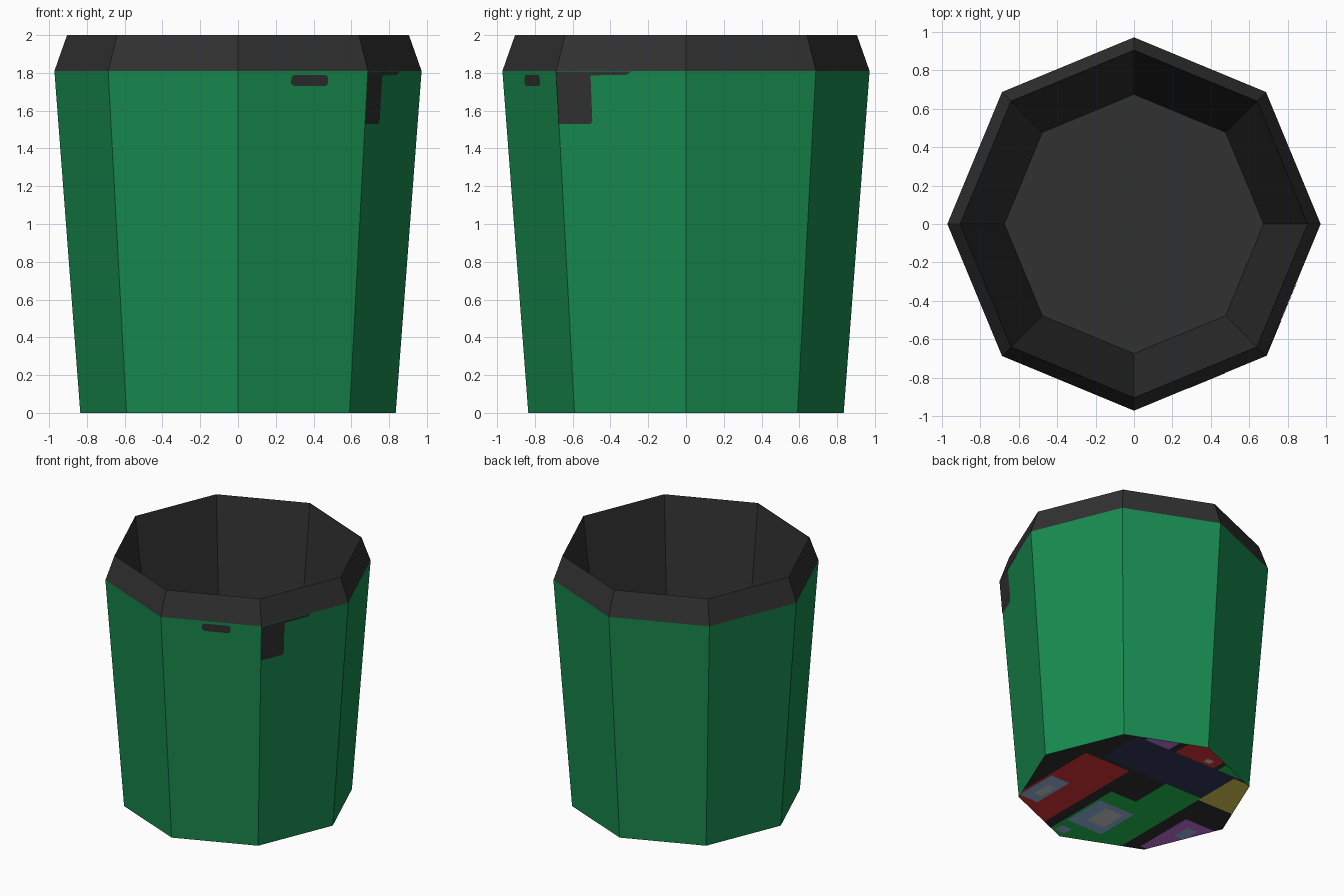
import bpy, bmesh, math
from mathutils import Vector

if "Cube" in bpy.data.objects:
    bpy.data.objects.remove(bpy.data.objects["Cube"])


def material(name, srgb):
    m = bpy.data.materials.new(name)
    lin = [(c / 255 / 12.92) if c < 10 else ((c / 255 + 0.055) / 1.055) ** 2.4 for c in srgb]
    m.diffuse_color = (*lin, 1)
    m.use_nodes = True
    m.node_tree.nodes["Principled BSDF"].inputs["Base Color"].default_value = m.diffuse_color
    return m


MATS = {n: material(n, c) for n, c in {
    "dark_gray": (49, 49, 49), "bin_green": (24, 140, 80), "red": (224, 50, 55),
    "leaf_green": (34, 198, 86), "navy": (53, 55, 92), "yellow": (222, 206, 84),
    "purple": (196, 116, 222), "steel_blue": (160, 200, 246),
    "light_gray": (208, 208, 208)}.items()}
SIDES = 8
Z_RIM = 1.81


def ring_point(i, r, z):
    a = math.tau * i / SIDES
    return Vector((r * math.cos(a), r * math.sin(a), z))


def finish(bm, name, mats):
    me = bpy.data.meshes.new(name)
    bm.to_mesh(me)
    bm.free()
    for m in mats:
        me.materials.append(MATS[m])
    ob = bpy.data.objects.new(name, me)
    bpy.context.collection.objects.link(ob)
    return ob


# Bin shell: outer wall, sloped rim, inner wall, inner floor
bm = bmesh.new()
profile = [(0.835, 0), (0.972, Z_RIM), (0.905, 2), (0.675, 0.06)]
rings = [[bm.verts.new(ring_point(i, r, z)) for i in range(SIDES)] for r, z in profile]
for k in range(3):
    lo, hi = rings[k], rings[k + 1]
    for i in range(SIDES):
        j = (i + 1) % SIDES
        f = bm.faces.new((lo[i], lo[j], hi[j], hi[i]))
        f.material_index = 0 if k == 0 else 1
bm.faces.new(rings[-1]).material_index = 1
finish(bm, "bin_shell", ["bin_green", "dark_gray"])

# Underside: octagon cut along patch borders, coloured by rectangle
# (colour, x min, x max, y min, y max); later ones lie over earlier ones
patches = [
    ("red", 0.22, 0.63, -0.9, 0.21),
    ("steel_blue", 0.44, 0.61, -0.56, -0.2),
    ("light_gray", 0.47, 0.54, -0.48, -0.32),
    ("navy", -0.43, 0.5, 0.24, 0.63),
    ("purple", 0.2, 0.42, 0.63, 0.9),
    ("red", -0.22, 0.14, 0.63, 0.9),
    ("light_gray", -0.16, -0.1, 0.66, 0.71),
    ("leaf_green", -0.5, -0.26, 0.63, 0.9),
    ("yellow", -0.9, -0.43, 0.21, 0.61),
    ("leaf_green", -0.43, 0.13, -0.9, 0.24),
    ("dark_gray", -0.1, 0.15, -0.1, 0.24),
    ("steel_blue", -0.21, 0.11, -0.62, -0.25),
    ("light_gray", -0.16, 0.0, -0.53, -0.31),
    ("steel_blue", 0.0, 0.09, -0.78, -0.7),
    ("purple", -0.9, -0.54, -0.57, -0.06),
    ("steel_blue", -0.72, -0.63, -0.3, -0.15),
]
bm = bmesh.new()
bm.faces.new([bm.verts.new(ring_point(-i, 0.835, 0)) for i in range(SIDES)])
for axis, cols in ((Vector((1, 0, 0)), (1, 2)), (Vector((0, 1, 0)), (3, 4))):
    for v in sorted({p[c] for p in patches for c in cols}):
        bmesh.ops.bisect_plane(bm, geom=bm.verts[:] + bm.edges[:] + bm.faces[:],
                               plane_co=axis * v, plane_no=axis)
names = list(MATS)
for f in bm.faces:
    c = f.calc_center_median()
    for name, x0, x1, y0, y1 in patches:
        if x0 < c.x < x1 and y0 < c.y < y1:
            f.material_index = names.index(name)
finish(bm, "underside", names)


# Thin dark plates on the outer wall; u runs 0..1 across the wall panel
def wall_plate(name, side, outline):
    def at(u, z):
        r = 0.835 + (0.972 - 0.835) * z / Z_RIM
        return ring_point(side, r, z).lerp(ring_point(side + 1, r, z), u)
    a = math.tau * (side + 0.5) / SIDES
    out = Vector((math.cos(a), math.sin(a), -0.07)).normalized() * 0.003
    bm = bmesh.new()
    bm.faces.new([bm.verts.new(at(u, z) + out) for u, z in outline])
    finish(bm, name, ["dark_gray"])


wall_plate("front_slot", 6, [(0.43, 1.73), (0.68, 1.73), (0.695, 1.745), (0.695, 1.775),
                             (0.68, 1.79), (0.43, 1.79), (0.41, 1.775), (0.41, 1.745)])
wall_plate("side_tab", 7, [(0, 1.53), (0.25, 1.53), (0.265, 1.545), (0.265, 1.787),
                           (0.54, 1.79), (0.58, 1.808), (0, 1.808)])
